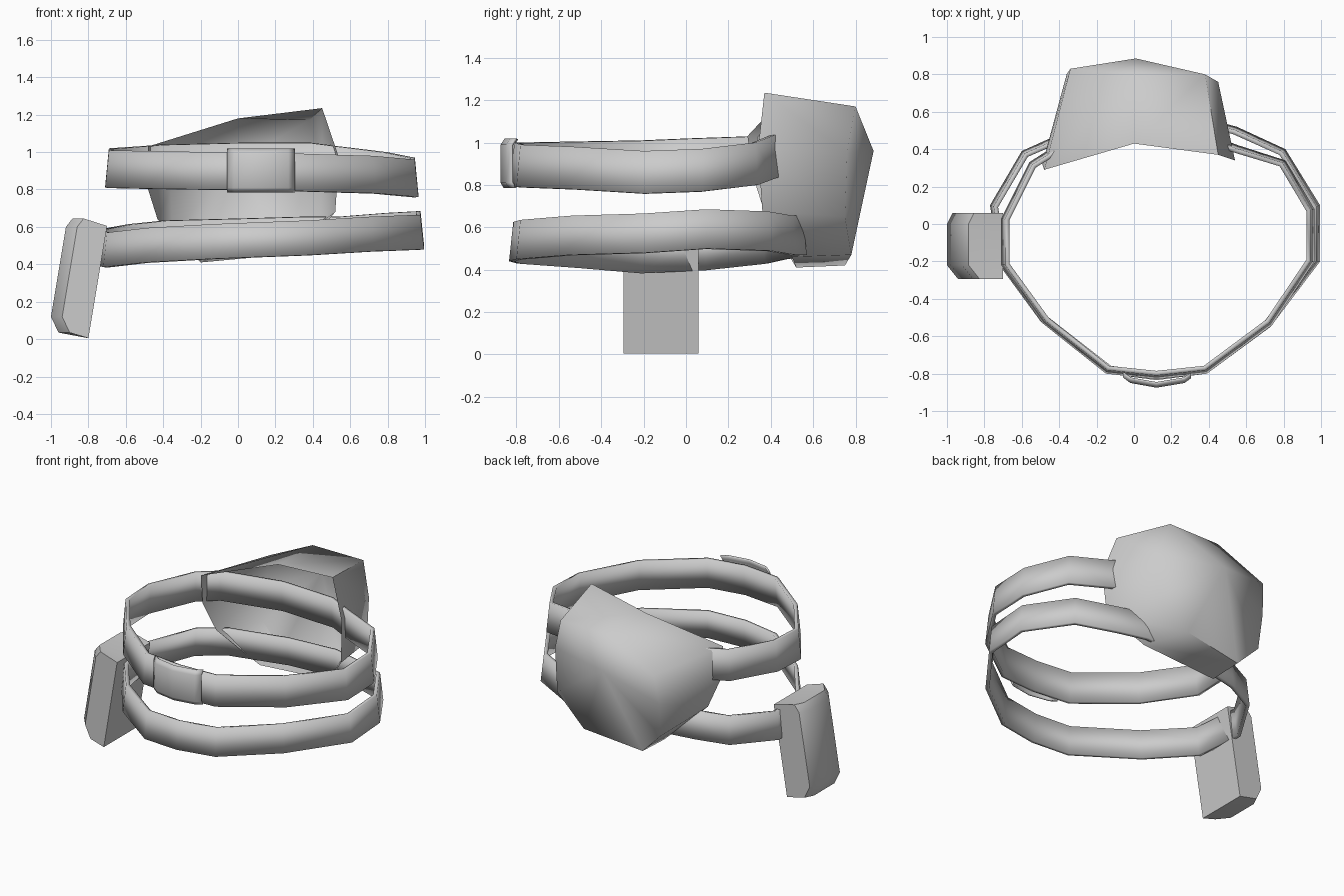
import bpy
import bmesh
import math
from mathutils import Vector

cube = bpy.data.objects.get("Cube")
if cube:
    bpy.data.objects.remove(cube, do_unlink=True)

grey = bpy.data.materials.new("plain_grey")
grey.use_nodes = True
colour = (0.6, 0.6, 0.6, 1)
grey.diffuse_color = colour
grey.node_tree.nodes["Principled BSDF"].inputs["Base Color"].default_value = colour


def loft(name, rows, closed=True, tip=None, caps=False, thickness=0, angle=40):
    """Skin matching rows of points, with an optional fan to a tip."""
    bm = bmesh.new()
    grid = [[bm.verts.new(p) for p in row] for row in rows]
    n = len(rows[0])
    span = range(n if closed else n - 1)
    for a, b in zip(grid, grid[1:]):
        for i in span:
            j = (i + 1) % n
            bm.faces.new((a[i], a[j], b[j], b[i]))
    if tip:
        centre = bm.verts.new(tip)
        for i in span:
            bm.faces.new((grid[-1][i], grid[-1][(i + 1) % n], centre))
    if caps:
        bm.faces.new(grid[0])
        bm.faces.new(grid[-1])
    bmesh.ops.recalc_face_normals(bm, faces=bm.faces)
    mesh = bpy.data.meshes.new(name)
    bm.to_mesh(mesh)
    bm.free()
    mesh.materials.append(grey)
    obj = bpy.data.objects.new(name, mesh)
    bpy.context.collection.objects.link(obj)
    if thickness:
        mod = obj.modifiers.new("thickness", 'SOLIDIFY')
        mod.thickness = thickness
        mod.offset = -1
    bpy.ops.object.select_all(action='DESELECT')
    obj.select_set(True)
    bpy.context.view_layer.objects.active = obj
    bpy.ops.object.shade_smooth_by_angle(angle=math.radians(angle))
    return obj


def strap(name, path, height):
    """Closed band whose upper edge leans slightly inward."""
    centre = Vector((0.12, -0.15, 0))
    low = [Vector(p) for p in path]
    high = []
    for p in low:
        inward = centre - p
        inward.z = 0
        high.append(p + inward.normalized() * 0.02 + Vector((0, 0, height)))
    loft(name, [low, high], thickness=0.025)


# Upper and lower straps, from the wearer's left around the front
strap("upper_strap", [
    (0.965, 0.08, 0.77), (0.965, -0.2, 0.76), (0.74, -0.54, 0.78),
    (0.39, -0.8, 0.79), (0.12, -0.83, 0.80), (-0.15, -0.8, 0.80),
    (-0.49, -0.53, 0.805), (-0.71, -0.22, 0.81), (-0.71, 0.03, 0.82),
    (-0.56, 0.33, 0.83), (-0.42, 0.42, 0.84), (0, 0.5, 0.85),
    (0.4, 0.48, 0.85), (0.56, 0.42, 0.83), (0.81, 0.34, 0.80)], 0.2)
strap("lower_strap", [
    (0.995, 0.1, 0.50), (0.995, -0.2, 0.48), (0.73, -0.55, 0.47),
    (0.39, -0.8, 0.45), (0.12, -0.835, 0.44), (-0.14, -0.8, 0.43),
    (-0.5, -0.52, 0.41), (-0.72, -0.22, 0.385), (-0.77, 0.1, 0.40),
    (-0.6, 0.39, 0.43), (-0.4, 0.48, 0.45), (0, 0.56, 0.46),
    (0.36, 0.57, 0.47), (0.55, 0.52, 0.47), (0.81, 0.4, 0.49)], 0.185)

# Hollow back shell, open toward the front
rim = [(-0.48, 0.29, 1.03), (0, 0.43, 1.18), (0.45, 0.37, 1.235),
       (0.54, 0.34, 0.97), (0.52, 0.36, 0.68), (0.34, 0.5, 0.46),
       (-0.2, 0.52, 0.41), (-0.43, 0.38, 0.64), (-0.49, 0.32, 0.83)]
back = [(-0.34, 0.83, 1.0), (0, 0.8, 1.17), (0.38, 0.8, 1.17),
        (0.45, 0.76, 0.95), (0.44, 0.75, 0.65), (0.22, 0.78, 0.47),
        (-0.2, 0.75, 0.42), (-0.35, 0.77, 0.57), (-0.36, 0.8, 0.8)]
loft("back_shell", [rim, back], tip=(0.01, 0.885, 0.96), angle=70)

# Curved buckle plate wrapped over the upper strap
bend = [(-0.06, -0.82), (-0.02, -0.85), (0.12, -0.875), (0.27, -0.85), (0.305, -0.825)]
levels = [(0.785, 0.015), (0.81, 0), (0.99, 0), (1.02, 0.02)]
loft("buckle", [[(x, y + tuck, z) for x, y in bend] for z, tuck in levels],
     closed=False, thickness=0.012)

# Leaning side pouch with a chamfered outer face
outline = [(-0.70, 0.605), (-0.885, 0.645), (-0.92, 0.60),
           (-1.0, 0.12), (-0.96, 0.035), (-0.80, 0.005)]
slices = [(-0.295, 0.06), (-0.22, 0), (0.0, 0), (0.06, 0.03)]
rows = []
for y, cut in slices:
    rows.append([(x + (cut if 0 < i < 5 else 0), y, z)
                 for i, (x, z) in enumerate(outline)])
loft("side_pouch", rows, caps=True, angle=50)
